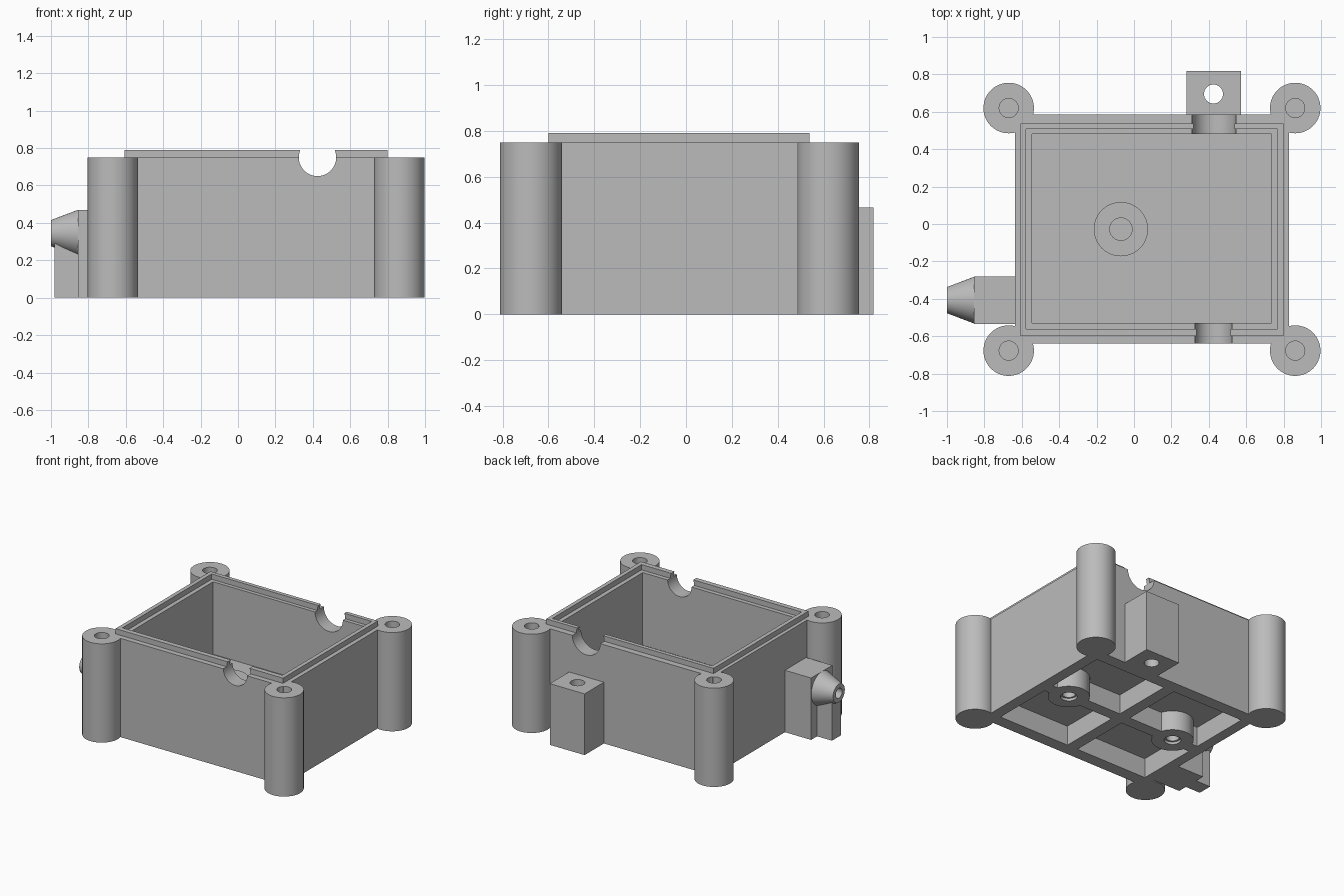
import bpy, bmesh, math
from mathutils import Matrix, Vector

cube = bpy.data.objects.get("Cube")
if cube:
    bpy.data.objects.remove(cube, do_unlink=True)

# One plain grey plastic
grey = bpy.data.materials.new("plain_grey")
grey.use_nodes = True
grey.diffuse_color = (0.5, 0.5, 0.5, 1)
grey.node_tree.nodes["Principled BSDF"].inputs["Base Color"].default_value = (0.5, 0.5, 0.5, 1)


def finish(name, bm):
    mesh = bpy.data.meshes.new(name)
    bm.to_mesh(mesh)
    bm.free()
    mesh.materials.append(grey)
    obj = bpy.data.objects.new(name, mesh)
    bpy.context.scene.collection.objects.link(obj)
    return obj


def box(name, x, y, z):
    """Box from (low, high) pairs."""
    bm = bmesh.new()
    centre = Vector([sum(r) / 2 for r in (x, y, z)])
    size = [r[1] - r[0] for r in (x, y, z)]
    bmesh.ops.create_cube(bm, size=1, matrix=Matrix.Translation(centre) @ Matrix.Diagonal((*size, 1)))
    return finish(name, bm)


def rod(name, start, axis, length, r1, r2=None, segments=64):
    """Cylinder or cone running from start along +axis."""
    turn = {"X": Matrix.Rotation(math.pi / 2, 4, "Y"),
            "Y": Matrix.Rotation(-math.pi / 2, 4, "X"),
            "Z": Matrix.Identity(4)}[axis]
    bm = bmesh.new()
    matrix = Matrix.Translation(start) @ turn @ Matrix.Translation((0, 0, length / 2))
    bmesh.ops.create_cone(bm, cap_ends=True, segments=segments, radius1=r1,
                          radius2=r1 if r2 is None else r2, depth=length, matrix=matrix)
    return finish(name, bm)


def cut(obj, cutters):
    bpy.context.view_layer.objects.active = obj
    for c in cutters:
        c.hide_render = True
        mod = obj.modifiers.new("cut", "BOOLEAN")
        mod.operation, mod.solver, mod.object = "DIFFERENCE", "EXACT", c
        bpy.ops.object.modifier_apply(modifier=mod.name)


parts, cutters = [], []


def part(obj):
    parts.append(obj)
    return obj


def cutter(obj):
    cutters.append(obj)
    return obj


MID_X, MID_Y = 0.0975, -0.0275
TOP = 0.75

# Cutters shared by several parts
notches = [cutter(rod("front_notch_cutter", (0.425, -0.7, TOP), "Y", 0.3, 0.1)),
           cutter(rod("back_notch_cutter", (0.428, 0.4, TOP), "Y", 0.3, 0.117))]
bore = cutter(rod("nozzle_bore_cutter", (-1.05, -0.407, 0.345), "X", 0.6, 0.038, segments=32))

# Box shell with cavity, underside pockets and cable notches
shell = part(box("shell", (-0.635, 0.83), (-0.64, 0.585), (0, TOP)))
shell_cuts = [cutter(box("cavity_cutter", (-0.545, 0.735), (-0.53, 0.48), (0.2, 1)))]
for px in ((-0.555, MID_X - 0.045), (MID_X + 0.045, 0.745)):
    for py in ((-0.545, MID_Y - 0.045), (MID_Y + 0.045, 0.49)):
        shell_cuts.append(cutter(box("pocket_cutter", px, py, (-0.1, 0.15))))

# Underside bosses with stepped screw holes
bosses, screw_cuts = [], []
for side, label in ((1, "left"), (-1, "right")):
    bx = MID_X + side * 0.467
    bosses.append(part(rod(label + "_underside_boss", (bx, MID_Y, 0), "Z", 0.16, 0.145)))
    screw_cuts += [cutter(rod("counterbore_cutter", (bx, MID_Y, -0.1), "Z", 0.12, 0.058, segments=32)),
                   cutter(rod("screw_cutter", (bx, MID_Y, -0.1), "Z", 0.23, 0.045, segments=32))]
cut(shell, shell_cuts + notches + screw_cuts + [bore])
for boss in bosses:
    cut(boss, screw_cuts)

# Raised sealing lip around the opening
lip = part(box("sealing_lip", (-0.608, 0.798), (-0.6, 0.538), (0.74, 0.79)))
cut(lip, [cutter(box("lip_cutter", (-0.577, 0.767), (-0.562, 0.508), (0.5, 1)))] + notches)

# Boss on the cavity floor
floor_boss = part(rod("floor_boss", (-0.07, MID_Y, 0.19), "Z", 0.15, 0.145))
cut(floor_boss, [cutter(rod("floor_boss_cutter", (-0.07, MID_Y, 0.24), "Z", 0.3, 0.06, segments=32))])

# Corner screw posts
for px, side in ((-0.67, "right"), (0.862, "left")):
    for py, end in ((-0.677, "front"), (0.62, "back")):
        post = part(rod(end + "_" + side + "_post", (px, py, 0), "Z", TOP, 0.135))
        cut(post, [cutter(rod("post_cutter", (px, py, 0.25), "Z", 0.7, 0.051, segments=32))])

# Strain relief block behind the back notch
block = part(box("back_block", (0.28, 0.572), (0.57, 0.817), (0, 0.465)))
cut(block, [cutter(rod("block_cutter", (0.425, 0.695, -0.1), "Z", 0.8, 0.051, segments=32))])

# Tapered hose nozzle with its base and web
base = part(box("nozzle_base", (-0.855, -0.62), (-0.534, -0.28), (0, 0.47)))
nozzle = part(rod("nozzle", (-1, -0.407, 0.345), "X", 0.145, 0.07, 0.125))
web = part(box("nozzle_web", (-0.98, -0.85), (-0.462, -0.352), (0, 0.29)))
for obj in (base, nozzle):
    cut(obj, [bore])

for c in cutters:
    bpy.data.objects.remove(c, do_unlink=True)

# Smooth round walls, keep edges crisp
bpy.ops.object.select_all(action="DESELECT")
for obj in parts:
    obj.select_set(True)
bpy.context.view_layer.objects.active = shell
bpy.ops.object.shade_smooth_by_angle(angle=math.radians(30))
